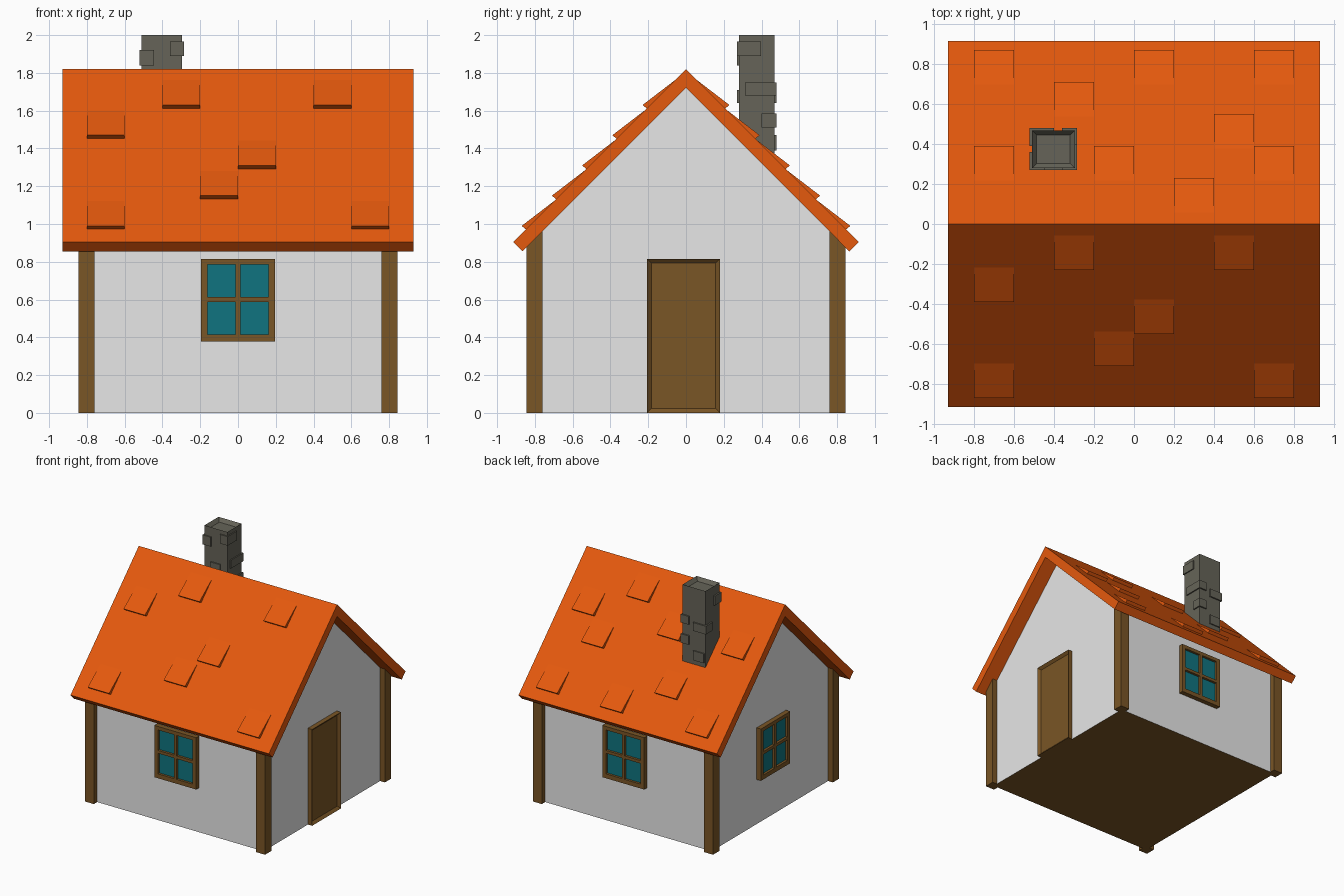
import bpy, bmesh, math
from mathutils import Matrix

if "Cube" in bpy.data.objects:
    bpy.data.objects.remove(bpy.data.objects["Cube"])


def material(name, rgb):
    m = bpy.data.materials.new(name)
    m.diffuse_color = (*rgb, 1)
    m.use_nodes = True
    m.node_tree.nodes["Principled BSDF"].inputs["Base Color"].default_value = m.diffuse_color
    return m


WHITE = material("white plaster", (0.8, 0.8, 0.8))
WOOD = material("brown wood", (0.195, 0.092, 0.019))
ORANGE = material("orange tile", (0.78, 0.1, 0.004))
GLASS = material("teal glass", (0.005, 0.175, 0.215))
STONE = material("grey stone", (0.133, 0.127, 0.098))


def finish(name, bm, *mats, turn=0):
    bm.transform(Matrix.Rotation(math.radians(turn), 4, 'Z'))
    bmesh.ops.recalc_face_normals(bm, faces=bm.faces)
    me = bpy.data.meshes.new(name)
    bm.to_mesh(me)
    bm.free()
    for m in mats:
        me.materials.append(m)
    ob = bpy.data.objects.new(name, me)
    bpy.context.collection.objects.link(ob)
    return ob


def box(bm, x0, x1, y0, y1, z0, z1, mat=0):
    m = Matrix.Translation(((x0 + x1) / 2, (y0 + y1) / 2, (z0 + z1) / 2)) \
        @ Matrix.Diagonal((x1 - x0, y1 - y0, z1 - z0, 1))
    verts = bmesh.ops.create_cube(bm, size=1, matrix=m)["verts"]
    for f in {f for v in verts for f in v.link_faces}:
        f.material_index = mat


def prism(bm, profile, x0, x1):
    # extrude a (y, z) profile along x
    a = [bm.verts.new((x0, y, z)) for y, z in profile]
    b = [bm.verts.new((x1, y, z)) for y, z in profile]
    bm.faces.new(a)
    bm.faces.new(b[::-1])
    n = len(profile)
    for i in range(n):
        j = (i + 1) % n
        bm.faces.new((a[i], b[i], b[j], a[j]))


def recess(bm, axis, sign, width, depth):
    # inset the outermost face on an axis and sink it
    bm.normal_update()
    face = max(bm.faces, key=lambda f: sign * f.calc_center_median()[axis])
    bmesh.ops.inset_region(bm, faces=[face], thickness=width)
    for v in face.verts:
        v.co[axis] -= sign * depth


# Gabled walls with a wooden floor underneath
bm = bmesh.new()
prism(bm, [(-0.8, 0), (0.8, 0), (0.8, 0.93), (0, 1.73), (-0.8, 0.93)], -0.8, 0.8)
for f in bm.faces:
    f.material_index = int(max(v.co.z for v in f.verts) < 0.01)
finish("walls", bm, WHITE, WOOD)

# Corner posts
bm = bmesh.new()
for sx in (-1, 1):
    for sy in (-1, 1):
        x, y = sx * 0.8025, sy * 0.8025
        box(bm, x - 0.0425, x + 0.0425, y - 0.0425, y + 0.0425, 0, 0.96)
finish("corner_posts", bm, WOOD)

# Roof slab
bm = bmesh.new()
prism(bm, [(0, 1.82), (0.915, 0.905), (0.865, 0.855), (0, 1.72),
           (-0.865, 0.855), (-0.915, 0.905)], -0.93, 0.93)
finish("roof", bm, ORANGE)

# Raised tiles: left edge x and row number counted from the ridge
FRONT = [(-0.4, 0), (0.4, 0), (-0.8, 1), (0, 2), (-0.2, 3), (-0.8, 4), (0.6, 4)]
BACK = [(0.2, 0), (-0.8, 1), (-0.2, 1), (0.6, 1), (0.4, 2), (-0.4, 3),
        (-0.8, 4), (0, 4), (0.6, 4)]
bm = bmesh.new()
for side, tiles in ((-1, FRONT), (1, BACK)):
    for x, row in tiles:
        y = 0.05 + 0.16 * row
        prism(bm, [(side * y, 1.818 - y), (side * (y + 0.18), 1.68 - y),
                   (side * (y + 0.155), 1.66 - y)], x, x + 0.2)
finish("roof_tiles", bm, ORANGE)

# Windows on front, back and left: frame, cross bars, glass
for name, turn in (("front", 0), ("left", -90), ("back", 180)):
    bm = bmesh.new()
    for x0, x1, z0, z1 in ((-0.196, -0.162, 0.377, 0.816), (0.162, 0.196, 0.377, 0.816),
                           (-0.162, 0.162, 0.377, 0.414), (-0.162, 0.162, 0.786, 0.816),
                           (-0.013, 0.013, 0.414, 0.786),
                           (-0.162, -0.013, 0.588, 0.613), (0.013, 0.162, 0.588, 0.613)):
        box(bm, x0, x1, -0.84, -0.79, z0, z1)
    box(bm, -0.165, 0.165, -0.82, -0.79, 0.41, 0.79, 1)
    finish(name + "_window", bm, WOOD, GLASS, turn=turn)

# Door on the right gable
bm = bmesh.new()
box(bm, -0.206, 0.18, -0.84, -0.79, 0, 0.816)
recess(bm, 1, -1, 0.032, 0.02)
finish("door", bm, WOOD, turn=90)

# Chimney with sunken top
bm = bmesh.new()
box(bm, -0.51, -0.296, 0.28, 0.468, 1.3, 2.0)
recess(bm, 2, 1, 0.033, 0.03)
finish("chimney", bm, STONE)

# Protruding chimney stones
bm = bmesh.new()
for b in ((-0.36, -0.286, 0.27, 0.397, 1.89, 1.967),
          (-0.522, -0.445, 0.27, 0.36, 1.84, 1.92),
          (-0.36, -0.286, 0.313, 0.48, 1.68, 1.75),
          (-0.36, -0.286, 0.40, 0.48, 1.51, 1.585),
          (-0.522, -0.40, 0.39, 0.48, 1.64, 1.71),
          (-0.5, -0.40, 0.42, 0.478, 1.39, 1.47),
          (-0.45, -0.36, 0.27, 0.35, 1.64, 1.71)):
    box(bm, *b)
finish("chimney_stones", bm, STONE)
